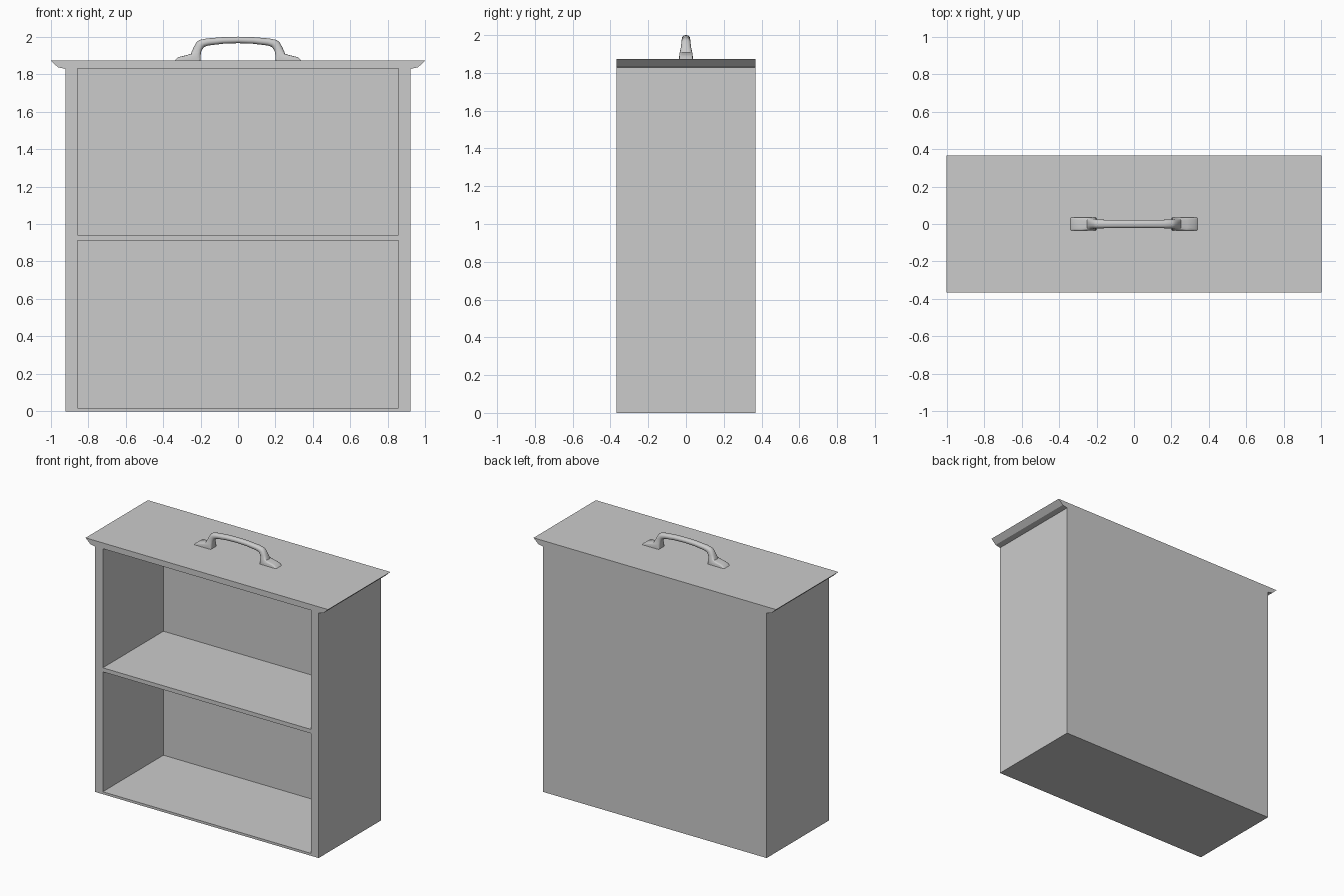
import bpy, bmesh, math

if "Cube" in bpy.data.objects:
    bpy.data.objects.remove(bpy.data.objects["Cube"])

DEPTH = 0.367      # half depth of the cabinet
BACK = 0.02        # back panel thickness


def make_object(name, bm):
    bmesh.ops.recalc_face_normals(bm, faces=bm.faces)
    mesh = bpy.data.meshes.new(name)
    bm.to_mesh(mesh)
    bm.free()
    obj = bpy.data.objects.new(name, mesh)
    bpy.context.collection.objects.link(obj)
    return obj


def extrude_profile(name, points, y0, y1):
    """Extrude an x-z outline along y."""
    bm = bmesh.new()
    face = bm.faces.new([bm.verts.new((x, y0, z)) for x, z in points])
    new = bmesh.ops.extrude_face_region(bm, geom=[face])["geom"]
    verts = [v for v in new if isinstance(v, bmesh.types.BMVert)]
    bmesh.ops.translate(bm, verts=verts, vec=(0, y1 - y0, 0))
    return make_object(name, bm)


# Cabinet: one outline with the overhanging chamfered top
half = [(0.922, 0), (0.922, 1.828), (0.962, 1.837), (1.0, 1.873)]
outline = half + [(-x, z) for x, z in reversed(half)]
cabinet = extrude_profile("cabinet", outline, -DEPTH, DEPTH)

# Two open compartments, leaving the back panel and the shelf
for z0, z1 in ((0.018, 0.912), (0.942, 1.83)):
    box = [(-0.858, z0), (0.858, z0), (0.858, z1), (-0.858, z1)]
    cutter = extrude_profile("compartment_cutter", box, -DEPTH - 0.1, DEPTH - BACK)
    cutter.hide_render = True
    mod = cabinet.modifiers.new("compartment", 'BOOLEAN')
    mod.object = cutter
    mod.operation = 'DIFFERENCE'
    mod.solver = 'EXACT'
    bpy.context.view_layer.objects.active = cabinet
    bpy.ops.object.modifier_apply(modifier=mod.name)
    bpy.data.objects.remove(cutter)

# Handle: sections as outer x, outer z, inner x, inner z, half width, roundness
stations = [
    (0.340, 1.872, 0.200, 1.872, 0.036, 0.15),
    (0.322, 1.890, 0.200, 1.884, 0.036, 0.25),
    (0.285, 1.899, 0.199, 1.900, 0.035, 0.40),
    (0.252, 1.908, 0.197, 1.918, 0.032, 0.60),
    (0.238, 1.942, 0.192, 1.930, 0.027, 0.80),
    (0.221, 1.972, 0.182, 1.942, 0.025, 0.90),
    (0.205, 1.983, 0.174, 1.948, 0.024, 0.90),
    (0.165, 1.991, 0.155, 1.953, 0.023, 0.90),
    (0.080, 1.998, 0.080, 1.962, 0.022, 0.90),
    (0.000, 2.000, 0.000, 1.965, 0.022, 0.90),
]
mirrored = [(-s[0], s[1], -s[2], s[3], s[4], s[5]) for s in reversed(stations[:-1])]
SIDES = 16
bm = bmesh.new()
rings = []
for ox, oz, ix, iz, hw, power in stations + mirrored:
    ring = []
    for i in range(SIDES):
        a = 2 * math.pi * (i + 0.5) / SIDES
        c = math.copysign(abs(math.cos(a)) ** power, math.cos(a))
        s = math.copysign(abs(math.sin(a)) ** power, math.sin(a))
        t = (c + 1) / 2
        ring.append(bm.verts.new((ix + (ox - ix) * t, hw * s, iz + (oz - iz) * t)))
    rings.append(ring)
for a, b in zip(rings, rings[1:]):
    for i in range(SIDES):
        j = (i + 1) % SIDES
        bm.faces.new((a[i], a[j], b[j], b[i]))
bm.faces.new(rings[0])
bm.faces.new(rings[-1])
handle = make_object("handle", bm)

bpy.ops.object.select_all(action='DESELECT')
handle.select_set(True)
bpy.context.view_layer.objects.active = handle
bpy.ops.object.shade_smooth_by_angle(angle=math.radians(40))
